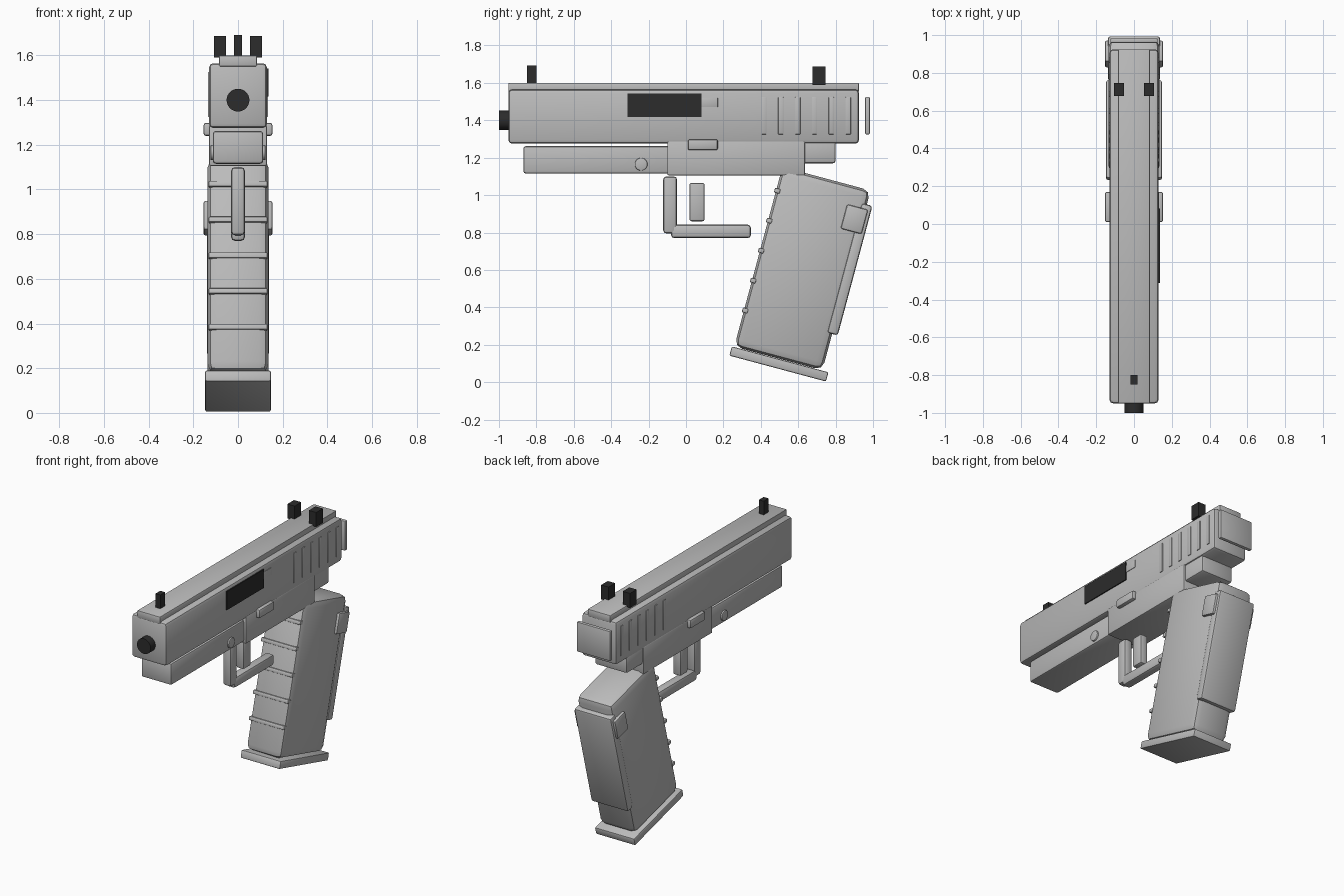
import bpy, bmesh, math
from mathutils import Matrix

if "Cube" in bpy.data.objects:
    bpy.data.objects.remove(bpy.data.objects["Cube"])

TILT = math.radians(15)          # rake of the grip about the x axis


def material(name, value):
    m = bpy.data.materials.new(name)
    m.diffuse_color = (value, value, value, 1)
    m.use_nodes = True
    m.node_tree.nodes["Principled BSDF"].inputs["Base Color"].default_value = m.diffuse_color
    return m


GREY = material("light grey", 0.5)
DARK = material("near black", 0.025)


def finish(name, bm, mat, bevel, segments=2):
    """Turn a bmesh into a bevelled, smooth shaded object."""
    bmesh.ops.recalc_face_normals(bm, faces=bm.faces)
    if bevel:
        edges = [e for e in bm.edges if e.calc_face_angle(0) > 1]
        bmesh.ops.bevel(bm, geom=edges, offset=bevel, segments=segments,
                        profile=0.5, affect='EDGES')
    me = bpy.data.meshes.new(name)
    bm.to_mesh(me)
    bm.free()
    me.materials.append(mat)
    ob = bpy.data.objects.new(name, me)
    bpy.context.collection.objects.link(ob)
    bpy.ops.object.select_all(action='DESELECT')
    ob.select_set(True)
    bpy.context.view_layer.objects.active = ob
    bpy.ops.object.shade_smooth_by_angle(angle=math.radians(40))
    return ob


def box(name, x, y, z, mat=GREY, bevel=0.01, tilt=False):
    """Box from (min, max) ranges; tilted boxes use the grip's own axes."""
    bm = bmesh.new()
    bmesh.ops.create_cube(bm, size=1)
    for v in bm.verts:
        v.co = [r[0] + (c + 0.5) * (r[1] - r[0]) for c, r in zip(v.co, (x, y, z))]
    if tilt:
        bmesh.ops.transform(bm, matrix=Matrix.Rotation(-TILT, 4, 'X'), verts=bm.verts)
    return finish(name, bm, mat, bevel)


def mid(half):
    return (-half, half)


def cylinder(name, radius, length, centre, axis, mat, bevel=0, sides=32):
    bm = bmesh.new()
    bmesh.ops.create_cone(bm, cap_ends=True, segments=sides, radius1=radius,
                          radius2=radius, depth=length)
    rot = Matrix.Rotation(math.pi / 2, 4, axis)
    bmesh.ops.transform(bm, matrix=Matrix.Translation(centre) @ rot, verts=bm.verts)
    return finish(name, bm, mat, bevel)


# Slide, top rib and rear plate
box("slide", mid(0.13), (-0.95, 0.925), (1.275, 1.565), bevel=0.02)
box("top_rib", mid(0.085), (-0.95, 0.925), (1.55, 1.60), bevel=0.006)
box("rear_plate", mid(0.125), (0.958, 0.983), (1.325, 1.525), bevel=0.006)

# Muzzle and sights
cylinder("muzzle", 0.051, 0.12, (0, -0.94, 1.40), 'X', DARK)
box("front_sight", mid(0.018), (-0.85, -0.80), (1.59, 1.692), DARK, 0)
for side in (-1, 1):
    box("rear_sight", sorted((side * 0.053, side * 0.107)), (0.677, 0.747),
        (1.59, 1.687), DARK, 0)

# Side opening plate and the small tab behind it
box("side_opening", (0.128, 0.137), (-0.313, 0.082), (1.417, 1.542), DARK, 0)
box("side_tab", (0.12, 0.133), (0.07, 0.17), (1.47, 1.52), bevel=0.002)

# Slide grip ribs on both sides
for side in (-1, 1):
    for i in range(6):
        y = 0.425 + i * 0.09
        box("slide_rib", sorted((side * 0.12, side * 0.1345)), (y - 0.022, y + 0.006),
            (1.325, 1.525), bevel=0.003)

# Frame, dust cover and tail
box("dust_cover", mid(0.113), (-0.87, 0.0), (1.115, 1.262), bevel=0.014)
box("frame", mid(0.129), (-0.10, 0.635), (1.105, 1.29), bevel=0.008)
box("frame_tail", mid(0.12), (0.44, 0.80), (1.17, 1.29), bevel=0.014)
cylinder("cross_pin", 0.034, 0.246, (0, -0.24, 1.165), 'Y', GREY, 0.004)
for side in (-1, 1):
    box("slide_stop", sorted((side * 0.11, side * 0.154)), (0.01, 0.17),
        (1.24, 1.298), bevel=0.01)

# Trigger and its guard
box("guard_front", mid(0.031), (-0.122, -0.048), (0.795, 1.10), bevel=0.017)
box("guard_bottom", mid(0.031), (-0.08, 0.347), (0.77, 0.842), bevel=0.017)
box("trigger", mid(0.029), (0.018, 0.10), (0.86, 1.066), bevel=0.012)

# Raked grip with backstrap, base plate, buttons and front bands
box("grip", mid(0.136), (0.20, 0.688), (0.25, 1.245), bevel=0.042, tilt=True)
box("backstrap", mid(0.138), (0.66, 0.719), (0.451, 1.168), bevel=0.014, tilt=True)
box("base_plate", mid(0.147), (0.187, 0.722), (0.197, 0.248), bevel=0.008, tilt=True)
for side in (-1, 1):
    box("grip_button", sorted((side * 0.12, side * 0.154)), (0.586, 0.702),
        (1.007, 1.142), bevel=0.01, tilt=True)
for i in range(5):
    v = 0.452 + i * 0.1656
    box("grip_band", mid(0.132), (0.191, 0.222), (v - 0.013, v + 0.013),
        bevel=0.006, tilt=True)
